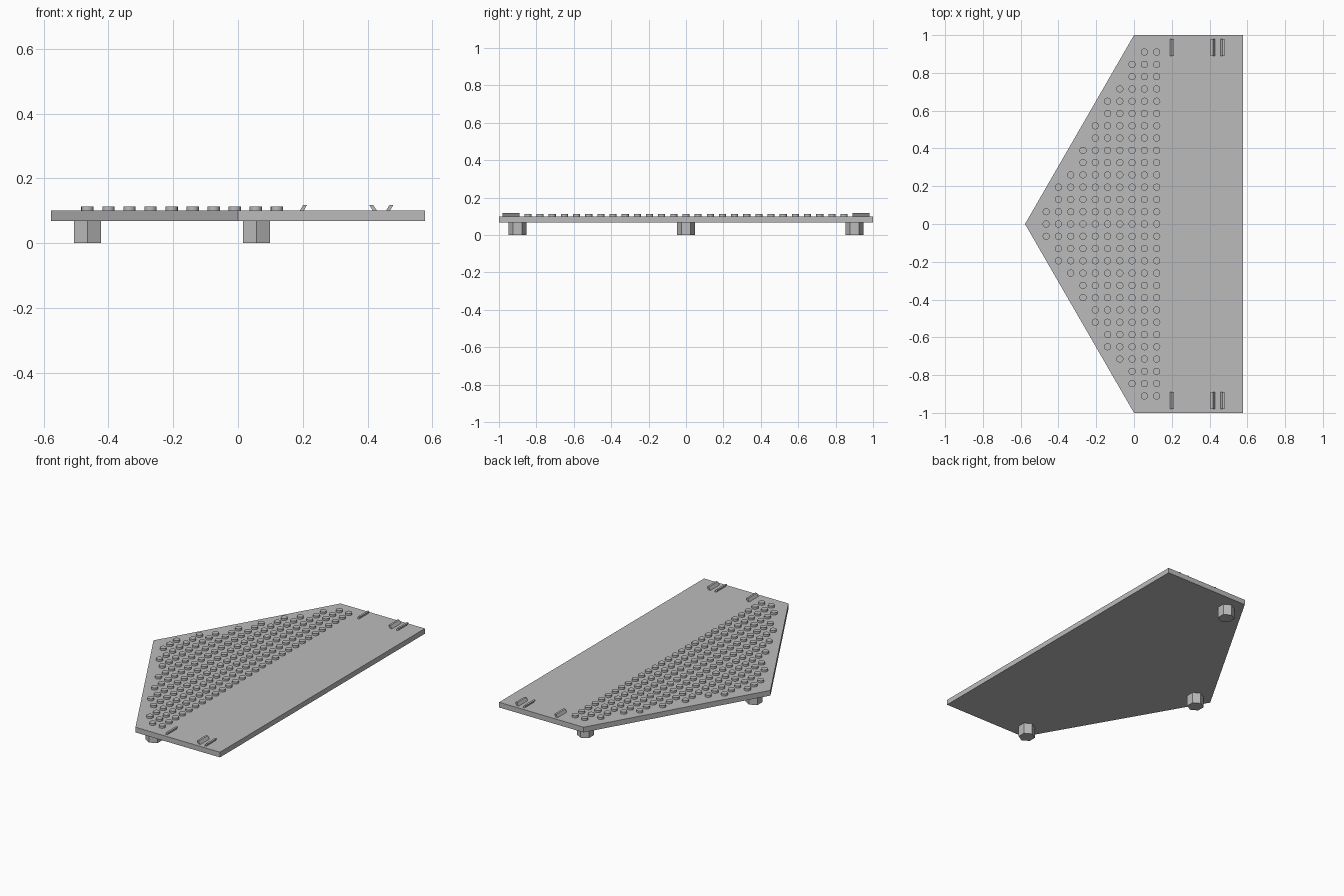
import bpy, bmesh, math

cube = bpy.data.objects.get("Cube")
if cube:
    bpy.data.objects.remove(cube, do_unlink=True)

grey = bpy.data.materials.new("plain grey")
grey.use_nodes = True
colour = (0.5, 0.5, 0.5, 1)
grey.diffuse_color = colour
grey.node_tree.nodes["Principled BSDF"].inputs["Base Color"].default_value = colour

BOTTOM, TOP = 0.068, 0.1
TIP = -0.577
PITCH = 0.065


def finish(name, bm):
    bmesh.ops.recalc_face_normals(bm, faces=bm.faces)
    mesh = bpy.data.meshes.new(name)
    bm.to_mesh(mesh)
    bm.free()
    mesh.materials.append(grey)
    obj = bpy.data.objects.new(name, mesh)
    bpy.context.collection.objects.link(obj)
    return obj


def extrude(name, outline, offset):
    """Solid made by sweeping a closed 3D outline along an offset."""
    bm = bmesh.new()
    face = bm.faces.new([bm.verts.new(p) for p in outline])
    swept = bmesh.ops.extrude_face_region(bm, geom=[face], use_keep_orig=True)
    verts = [v for v in swept["geom"] if isinstance(v, bmesh.types.BMVert)]
    bmesh.ops.translate(bm, verts=verts, vec=offset)
    return finish(name, bm)


def add_prism(bm, x, y, z0, z1, radius, sides):
    made = bmesh.ops.create_cone(bm, cap_ends=True, segments=sides,
                                 radius1=radius, radius2=radius, depth=z1 - z0)
    turn = math.pi / 2 if sides == 6 else 0
    for v in made["verts"]:
        px, py = v.co.x, v.co.y
        v.co.x = x + px * math.cos(turn) - py * math.sin(turn)
        v.co.y = y + px * math.sin(turn) + py * math.cos(turn)
        v.co.z += (z0 + z1) / 2


# Five-sided base plate
plan = [(TIP, 0), (0, -1), (-TIP, -1), (-TIP, 1), (0, 1)]
extrude("base_plate", [(x, y, BOTTOM) for x, y in plan], (0, 0, TOP - BOTTOM))

# Grid of studs, trimmed along the slanted edges
bm = bmesh.new()
for column in range(10):
    x = 0.12 - column * PITCH
    edge = (x - TIP) / -TIP
    rows = min(14, int((edge - 0.098) / PITCH))
    for row in range(-rows, rows + 1):
        add_prism(bm, x, row * PITCH, TOP - 0.002, 0.113, 0.019, 16)
studs = finish("studs", bm)
bpy.ops.object.select_all(action="DESELECT")
studs.select_set(True)
bpy.context.view_layer.objects.active = studs
bpy.ops.object.shade_smooth_by_angle(angle=math.radians(30))

# Hexagonal feet, corners pointing along x
for name, x, y in (("tip_foot", -0.465, 0), ("front_foot", 0.057, -0.9),
                   ("back_foot", 0.057, 0.9)):
    bm = bmesh.new()
    add_prism(bm, x, y, 0, BOTTOM + 0.002, 0.048, 6)
    # corners along x
    centre_turned = bm.verts[:]
    for v in centre_turned:
        dx, dy = v.co.x - x, v.co.y - y
        v.co.x, v.co.y = x - dy, y + dx
    finish(name, bm)
    
# Slanted clips at both ends
for end, start in (("front", -0.98), ("back", 0.89)):
    for name, x, lean in (("inner_clip", 0.191, 0.01),
                          ("middle_clip", 0.417, -0.012),
                          ("outer_clip", 0.457, 0.011)):
        section = [(x, TOP), (x + 0.012, TOP),
                   (x + 0.012 + lean, 0.118), (x + lean, 0.118)]
        extrude(end + "_" + name, [(px, start, z) for px, z in section], (0, 0.09, 0))
